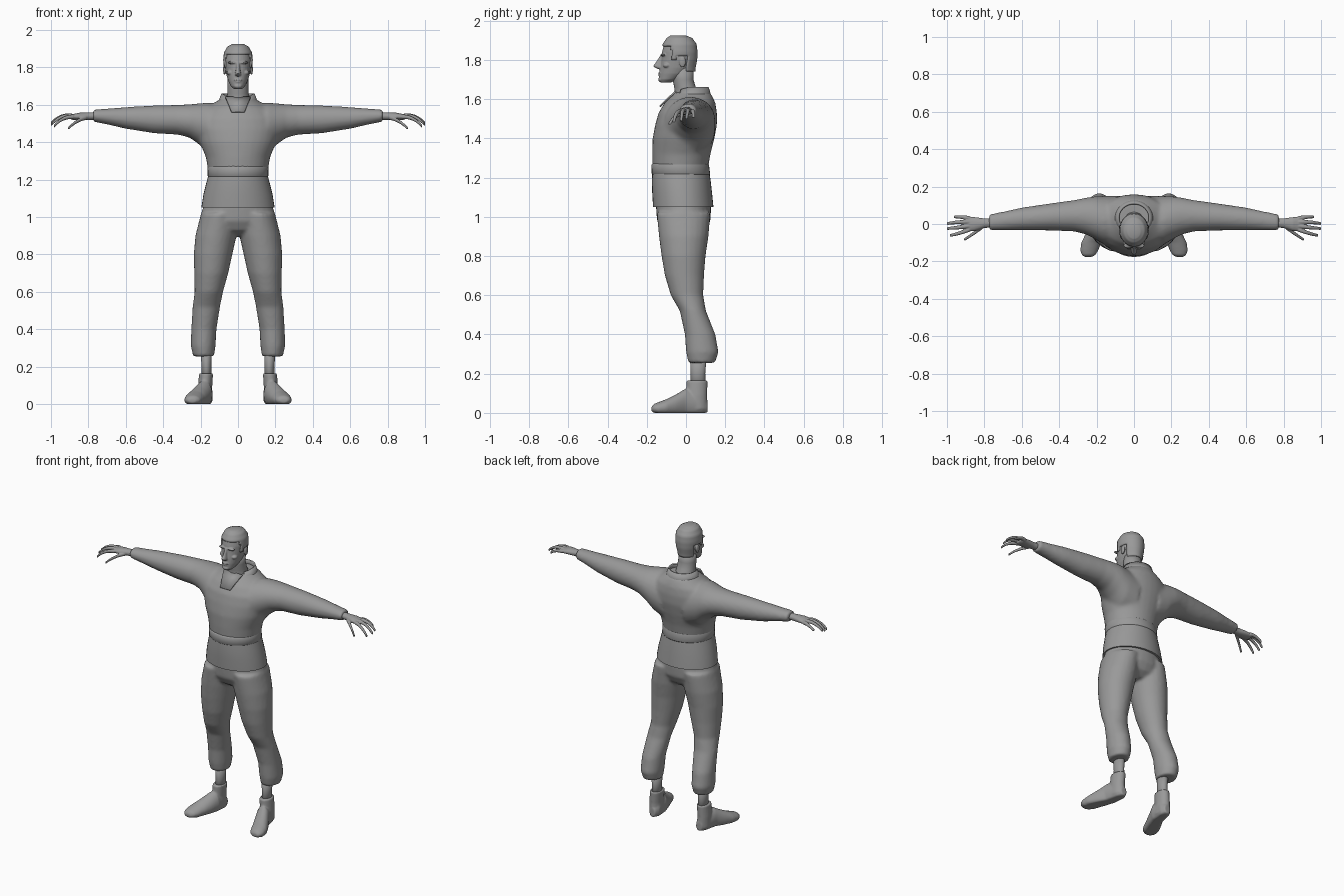
import bpy, bmesh, math
from mathutils import Vector

grey = bpy.data.materials.new("plain grey")
grey.diffuse_color = (0.32, 0.32, 0.32, 1)


def loft(bm, axis, rings, n=24, caps=True):
    """Rings are (position on axis, min a, max a, min b, max b) over the two other axes."""
    others = [i for i in range(3) if i != axis]
    loops = []
    for t, a0, a1, b0, b1 in rings:
        loop = []
        for k in range(n):
            ang = 2 * math.pi * k / n
            co = Vector((0, 0, 0))
            co[axis] = t
            co[others[0]] = (a0 + a1) / 2 + (a1 - a0) / 2 * math.cos(ang)
            co[others[1]] = (b0 + b1) / 2 + (b1 - b0) / 2 * math.sin(ang)
            loop.append(bm.verts.new(co))
        loops.append(loop)
    for p, q in zip(loops, loops[1:]):
        for k in range(n):
            bm.faces.new((p[k], p[(k + 1) % n], q[(k + 1) % n], q[k]))
    if caps:
        bm.faces.new(loops[0])
        bm.faces.new(loops[-1])


def sym(rings):
    """Rings (z, half width, y front, y back) centred on x = 0."""
    return [(z, -w, w, f, b) for z, w, f, b in rings]


def blob(bm, center, radii):
    res = bmesh.ops.create_uvsphere(bm, u_segments=16, v_segments=10, radius=1)
    for v in res["verts"]:
        v.co = Vector(center) + Vector([c * r for c, r in zip(v.co, radii)])


def finish(name, bm, voxel=0, smooth=6, mirror=False):
    bmesh.ops.recalc_face_normals(bm, faces=bm.faces)
    me = bpy.data.meshes.new(name)
    bm.to_mesh(me)
    bm.free()
    ob = bpy.data.objects.new(name, me)
    bpy.context.collection.objects.link(ob)
    me.materials.append(grey)
    for p in me.polygons:
        p.use_smooth = True
    if voxel:
        m = ob.modifiers.new("blend", 'REMESH')
        m.mode, m.voxel_size, m.use_smooth_shade = 'VOXEL', voxel, True
        m = ob.modifiers.new("soften", 'SMOOTH')
        m.factor, m.iterations = 0.5, smooth
    if mirror:
        m = ob.modifiers.new("mirror", 'MIRROR')
        m.use_mirror_merge = False
    return ob


def both(rings):
    """Mirror x-axis rings to the other side."""
    return [rings, [(-r[0],) + r[1:] for r in rings]]


# Shirt: torso with arms blended in
bm = bmesh.new()
loft(bm, 2, sym([(1.20, .155, -.165, .12), (1.25, .16, -.17, .113), (1.32, .172, -.172, .125),
                 (1.40, .205, -.17, .145), (1.47, .225, -.157, .158), (1.53, .22, -.14, .158),
                 (1.58, .18, -.11, .15), (1.615, .12, -.075, .135), (1.635, .09, -.055, .12)]), 32)
for rings in both([(.08, -.12, .15, 1.30, 1.60), (.16, -.11, .15, 1.335, 1.612), (.21, -.08, .148, 1.39, 1.608),
                   (.26, -.055, .14, 1.425, 1.603), (.32, -.04, .128, 1.44, 1.60), (.45, -.035, .11, 1.448, 1.597),
                   (.60, -.033, .088, 1.472, 1.588), (.70, -.033, .066, 1.495, 1.58),
                   (.775, -.033, .052, 1.51, 1.575)]):
    loft(bm, 0, rings)
finish("shirt", bm, .01, 8)

# Flared lower shirt with a sharp hem
bm = bmesh.new()
loft(bm, 2, sym([(1.05, .196, -.168, .14), (1.12, .185, -.172, .133), (1.18, .17, -.174, .126),
                 (1.222, .159, -.172, .12)]), 40)
ob = finish("shirt_hem", bm)
ob.modifiers.new("sharp", 'EDGE_SPLIT').split_angle = math.radians(40)

# Waistband around the middle
bm = bmesh.new()
loft(bm, 2, sym([(1.215, .159, -.171, .121), (1.22, .162, -.175, .123), (1.265, .163, -.176, .117),
                 (1.272, .159, -.17, .114)]), 40)
finish("waistband", bm)

# Standing collar, open and sloping down at the front
bm = bmesh.new()
loft(bm, 2, sym([(1.60, .115, -.085, .135), (1.63, .1, -.065, .125), (1.662, .088, -.05, .115)]), 40, False)
for v in bm.verts:
    v.co.z -= max(0, .02 - v.co.y) * .25
bmesh.ops.delete(bm, geom=[f for f in bm.faces if f.calc_center_median().y < -.03
                           and abs(f.calc_center_median().x) < .068], context='FACES')
ob = finish("collar", bm)
m = ob.modifiers.new("thickness", 'SOLIDIFY')
m.thickness, m.offset = .01, -1

# Neckline panel
bm = bmesh.new()
vs = [bm.verts.new(c) for c in ((-.035, -.133, 1.562), (.035, -.133, 1.562), (.052, -.09, 1.605),
                                (.068, -.05, 1.64), (-.068, -.05, 1.64), (-.052, -.09, 1.605))]
bm.faces.new((vs[0], vs[1], vs[2], vs[5]))
bm.faces.new((vs[5], vs[2], vs[3], vs[4]))
ob = finish("neckline_panel", bm)
m = ob.modifiers.new("thickness", 'SOLIDIFY')
m.thickness, m.offset = .009, 0

# Trousers: pelvis and two legs
bm = bmesh.new()
loft(bm, 2, sym([(1.12, .165, -.15, .115), (1.05, .188, -.153, .128), (.98, .205, -.148, .125),
                 (.93, .18, -.12, .10), (.90, .10, -.07, .06)]), 32)
leg = [(1.02, .0, .198, -.15, .125), (.90, .008, .228, -.138, .115), (.80, .03, .237, -.125, .10),
       (.70, .052, .234, -.108, .092), (.60, .08, .232, -.078, .088), (.52, .096, .243, -.032, .102),
       (.40, .115, .25, -.006, .15), (.31, .12, .252, .0, .166), (.255, .128, .24, .012, .148)]
loft(bm, 2, leg)
loft(bm, 2, [(z, -b, -a, f, k) for z, a, b, f, k in leg])
finish("trousers", bm, .01, 5)

# Ankles
bm = bmesh.new()
loft(bm, 2, [(.12, .14, .198, .022, .102), (.20, .142, .195, .024, .098), (.29, .14, .2, .02, .105)])
finish("ankle", bm, mirror=True)

# Shoes, toes turned outward and soles flat
bm = bmesh.new()
loft(bm, 2, [(.02, .135, .215, -.01, .11), (.09, .138, .214, .0, .108), (.165, .133, .208, .002, .11)])
loft(bm, 1, [(.11, .15, .19, .0, .06), (.08, .135, .208, -.02, .10), (.0, .137, .23, -.02, .125),
             (-.05, .155, .258, -.02, .095), (-.10, .175, .282, -.015, .07), (-.14, .19, .288, -.01, .055),
             (-.165, .205, .28, .0, .045), (-.176, .225, .265, .008, .03)])
for v in bm.verts:
    v.co.z = max(v.co.z, 0)
finish("shoe", bm, .006, 4, True)

# Hands: palm, four fingers and thumb
bm = bmesh.new()
loft(bm, 0, [(.74, -.016, .03, 1.52, 1.562), (.80, -.022, .03, 1.518, 1.56), (.85, -.037, .037, 1.518, 1.558),
             (.885, -.04, .04, 1.52, 1.55), (.90, -.03, .03, 1.525, 1.545)], 16)
digits = [((.88, .03, 1.536), (.92, .037, 1.532), (.962, .038, 1.508)),
          ((.88, .011, 1.54), (.945, .009, 1.538), (1.0, .002, 1.502)),
          ((.88, -.01, 1.54), (.945, -.019, 1.534), (1.0, -.024, 1.492)),
          ((.88, -.03, 1.536), (.935, -.049, 1.525), (.985, -.062, 1.485)),
          ((.81, -.015, 1.532), (.86, -.052, 1.512), (.908, -.084, 1.474))]
for a, b, c in digits:
    rings = []
    for i in range(7):
        t = i / 6
        p = [u * (1 - t) * (1 - t) + (4 * v - u - w) / 2 * 2 * t * (1 - t) + w * t * t for u, v, w in zip(a, b, c)]
        r = .0125 - .0045 * t
        rings.append((p[0], p[1] - r, p[1] + r, p[2] - r, p[2] + r))
    loft(bm, 0, rings, 10)
finish("hand", bm, .0035, 2, True)

# Neck
bm = bmesh.new()
loft(bm, 2, sym([(1.57, .075, -.075, .09), (1.62, .062, -.058, .072), (1.66, .057, -.06, .05),
                 (1.70, .056, -.068, .038), (1.76, .055, -.07, .04)]))
finish("neck", bm)

# Head with brow, nose, lips, chin and ears
skull = [(1.685, .022, -.132, -.075), (1.70, .038, -.138, -.04), (1.73, .053, -.137, .015),
         (1.76, .062, -.133, .042), (1.80, .069, -.126, .05), (1.84, .072, -.122, .052),
         (1.88, .068, -.112, .047), (1.905, .05, -.092, .025), (1.916, .025, -.07, -.01)]
bm = bmesh.new()
loft(bm, 2, sym(skull), 32)
loft(bm, 2, sym([(1.753, .008, -.143, -.11), (1.759, .017, -.156, -.11), (1.768, .016, -.168, -.11),
                 (1.79, .011, -.152, -.11), (1.815, .009, -.136, -.11), (1.83, .012, -.128, -.11)]), 12)
blob(bm, (0, -.13, 1.732), (.024, .012, .005))
blob(bm, (0, -.128, 1.722), (.019, .013, .005))
blob(bm, (0, -.128, 1.70), (.022, .014, .013))
for s in (-1, 1):
    blob(bm, (s * .03, -.116, 1.826), (.027, .014, .007))
    blob(bm, (s * .04, -.098, 1.772), (.021, .02, .014))
    blob(bm, (s * .072, -.018, 1.79), (.008, .017, .03))
finish("head", bm, .0035, 3)

# Hair: shell over the skull, cut away at the face and ears
bm = bmesh.new()
hair = []
top = [(1.72, .051, -.11, .038)] + skull[3:]
for p, q in zip(top, top[1:]):
    for i in range(4):
        hair.append([u + (v - u) * i / 4 for u, v in zip(p, q)])
hair.append(top[-1])
loft(bm, 2, sym([(z + max(0, z - 1.88) * .25, w + .007, f - .007, b + .007) for z, w, f, b in hair]), 48)


def bare(c):
    if c.y < -.075:
        return c.z < 1.868
    if c.y < -.05:
        return c.z < 1.80
    return c.z < (1.825 if c.y < .005 else 1.745)


bmesh.ops.delete(bm, geom=[f for f in bm.faces if bare(f.calc_center_median())], context='FACES')
ob = finish("hair", bm)
m = ob.modifiers.new("thickness", 'SOLIDIFY')
m.thickness, m.offset = .012, -1
